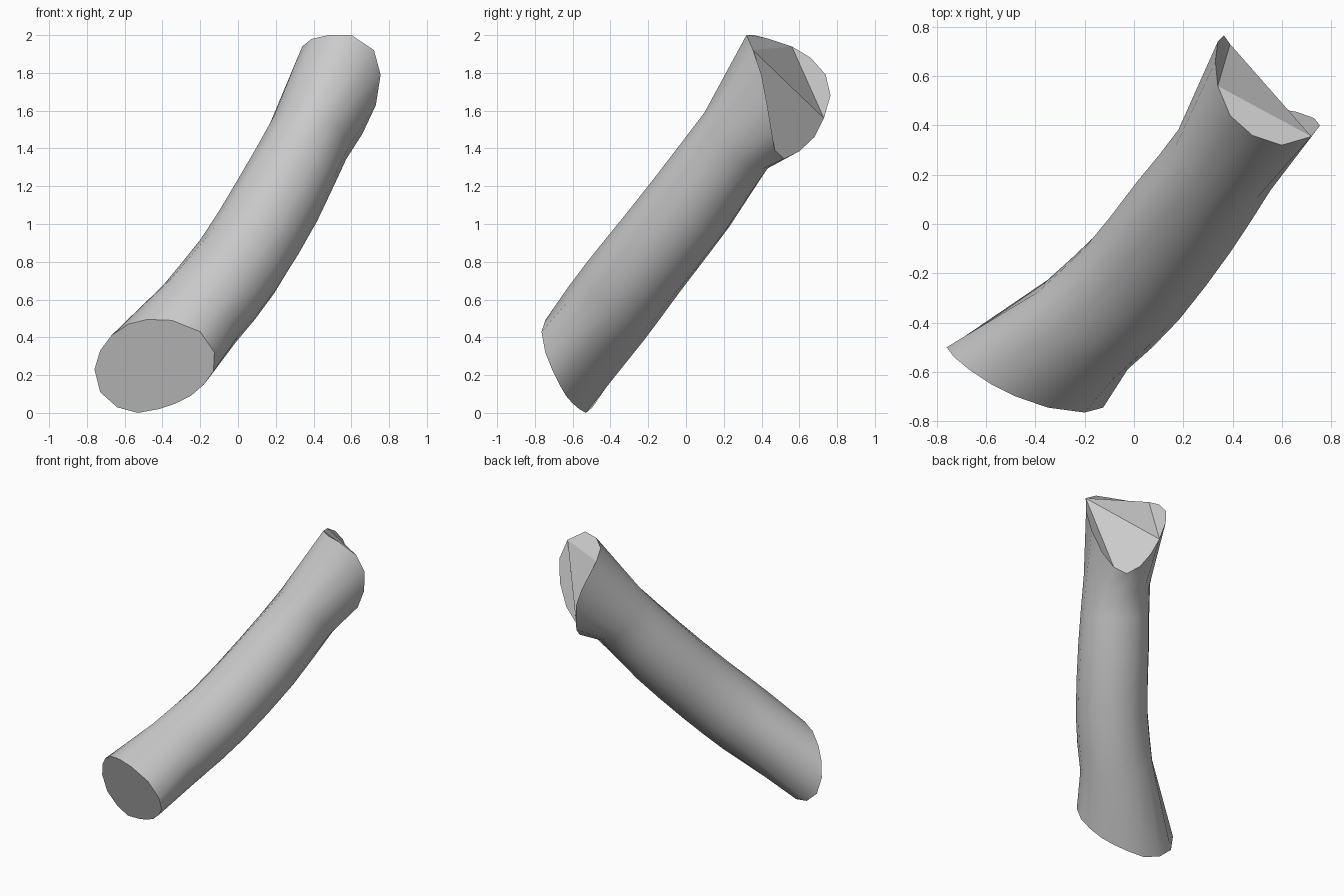
import bpy, bmesh
from mathutils import Vector

if "Cube" in bpy.data.objects:
    bpy.data.objects.remove(bpy.data.objects["Cube"], do_unlink=True)

# Oblique rim at the low front end
LOW_RIM = [(-.35, -.745, .49), (-.2, -.765, .43), (-.125, -.745, .32), (-.13, -.705, .22),
           (-.18, -.67, .15), (-.25, -.635, .09), (-.33, -.60, .05), (-.42, -.565, .02),
           (-.53, -.53, 0), (-.64, -.495, .03), (-.73, -.485, .11), (-.76, -.5, .23),
           (-.73, -.54, .33), (-.67, -.59, .41), (-.58, -.65, .47), (-.48, -.7, .495)]
# Uneven rim at the high back end
HIGH_RIM = [(.6, .32, 2), (.72, .355, 1.92), (.755, .4, 1.79), (.73, .43, 1.63),
            (.66, .455, 1.48), (.57, .47, 1.39), (.5, .52, 1.345), (.45, .6, 1.385),
            (.42, .68, 1.46), (.39, .73, 1.56), (.365, .765, 1.68), (.34, .74, 1.79),
            (.33, .66, 1.88), (.34, .56, 1.94), (.39, .44, 1.98), (.48, .36, 2)]
# Curved spine between the rims: centre and radius
SPINE = [((-.2, -.42, .53), .245), ((-.1, -.33, .65), .245), ((0, -.23, .78), .242),
         ((.105, -.1, .945), .24), ((.206, .035, 1.12), .238), ((.295, .155, 1.29), .23),
         ((.375, .27, 1.45), .225)]

low = [Vector(p) for p in LOW_RIM]
high = [Vector(p) for p in HIGH_RIM]
count = len(low)
low_mid = sum(low, Vector()) / count
high_mid = sum(high, Vector()) / count
centres = [low_mid] + [Vector(c) for c, r in SPINE] + [high_mid]


def across(v, axis):
    """Unit direction of v with its part along the axis removed."""
    return (v - axis * v.dot(axis)).normalized()


# Round sections, turned to line up with both rims
rings = [low]
for i, (c, radius) in enumerate(SPINE, 1):
    axis = (centres[i + 1] - centres[i - 1]).normalized()
    f = i / (len(SPINE) + 1)
    ring = []
    for a, b in zip(low, high):
        d = across(a - low_mid, axis) * (1 - f) + across(b - high_mid, axis) * f
        ring.append(centres[i] + across(d, axis) * radius)
    rings.append(ring)
rings.append(high)

bm = bmesh.new()
loops = [[bm.verts.new(p) for p in ring] for ring in rings]

# Smooth tube wall
for a, b in zip(loops, loops[1:]):
    for k in range(count):
        n = (k + 1) % count
        bm.faces.new((a[k], a[n], b[n], b[k])).smooth = True

# Flat low cap and faceted high cap
bm.faces.new(loops[0])
top = loops[-1]
for ids in ([13, 14, 15, 0, 1], [1, 9, 13], [9, 10, 11, 12, 13],
            [1, 5, 6, 7, 8, 9], [1, 2, 3, 4, 5]):
    bm.faces.new([top[i] for i in ids])
bmesh.ops.recalc_face_normals(bm, faces=bm.faces)

# Keep the cap borders crisp
for e in bm.edges:
    if any(not f.smooth for f in e.link_faces):
        e.smooth = False

mesh = bpy.data.meshes.new("curved_tube")
bm.to_mesh(mesh)
bm.free()
grey = bpy.data.materials.new("light grey")
grey.use_nodes = True
colour = (.6, .6, .6, 1)
grey.diffuse_color = colour
grey.node_tree.nodes["Principled BSDF"].inputs["Base Color"].default_value = colour
mesh.materials.append(grey)
tube = bpy.data.objects.new("curved_tube", mesh)
bpy.context.collection.objects.link(tube)
